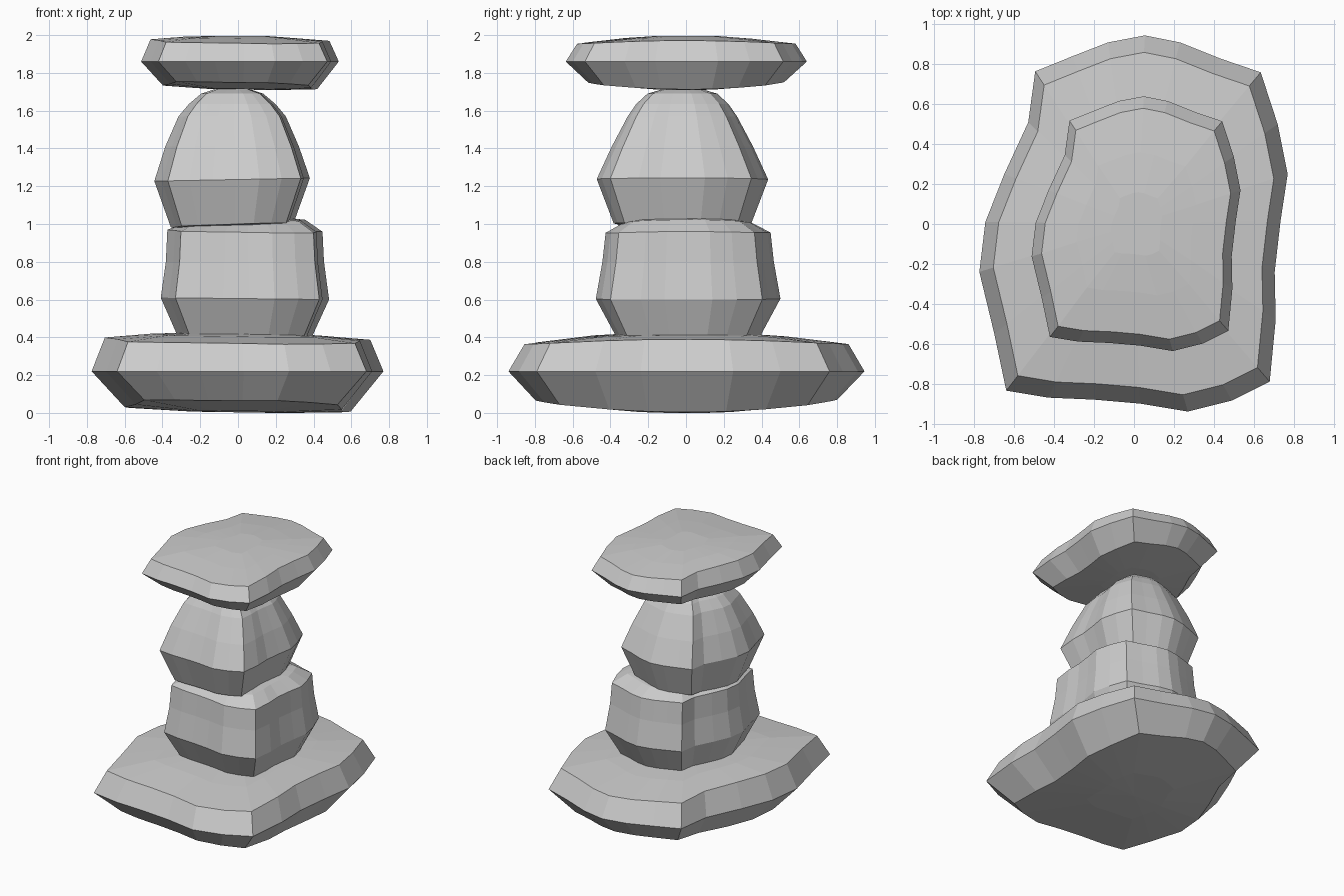
import bpy, bmesh

# Shared rock outline seen from above: four corners with bowed sides
OUTLINE = [(.055, .945), (-.13, .91), (-.31, .84), (-.495, .765), (-.53, .51), (-.65, .25),
           (-.745, .01), (-.775, -.24), (-.7, -.55), (-.64, -.835), (-.43, -.87), (-.2, -.88),
           (.03, -.9), (.27, -.94), (.49, -.885), (.68, -.79), (.71, -.48), (.705, -.24),
           (.735, .02), (.77, .25), (.72, .5), (.635, .76), (.43, .83), (.23, .91)]


def stone(name, centre, rings):
    """Loft the outline through rings of (half x, half y, z, sag front/back, tilt along x)."""
    cx, cy = centre
    bm = bmesh.new()
    loops = []
    for hx, hy, z, sag, tilt in rings:
        loop = []
        for px, py in OUTLINE:
            u, v = px / .775, py / .945
            loop.append(bm.verts.new((cx + u * hx, cy + v * hy, z + sag * v * v + tilt * u)))
        loops.append(loop)
    n = len(OUTLINE)
    for a, b in zip(loops, loops[1:]):
        for i in range(n):
            j = (i + 1) % n
            bm.faces.new((a[i], a[j], b[j], b[i]))
    # Close both ends with a fan to a centre point
    for loop, z in ((loops[0], rings[0][2]), (loops[-1], rings[-1][2])):
        tip = bm.verts.new((cx, cy, z))
        for i in range(n):
            bm.faces.new((loop[i], loop[(i + 1) % n], tip))
    bmesh.ops.recalc_face_normals(bm, faces=bm.faces)
    mesh = bpy.data.meshes.new(name)
    bm.to_mesh(mesh)
    bm.free()
    obj = bpy.data.objects.new(name, mesh)
    bpy.context.collection.objects.link(obj)
    return obj


# Wide bottom slab
stone("base_slab", (0, 0), [
    (.25, .3, .003, .008, -.004), (.6, .8, .015, .055, -.012), (.775, .945, .22, 0, 0),
    (.705, .86, .395, -.03, -.006), (.45, .55, .415, -.012, -.006), (.2, .25, .425, 0, 0)])

# Lower blocky stone
stone("lower_stone", (.038, .01), [
    (.2, .22, .36, 0, 0), (.355, .385, .4, .01, 0), (.447, .49, .605, 0, -.005),
    (.42, .455, .8, 0, 0), (.412, .438, .965, -.01, -.005), (.32, .34, 1.015, -.01, .008),
    (.15, .17, 1.04, 0, 0)])

# Upper tapering stone
stone("upper_stone", (-.03, -.02), [
    (.15, .17, .97, 0, 0), (.325, .365, .99, .01, .01), (.413, .455, 1.235, 0, .008),
    (.355, .375, 1.41, 0, 0), (.285, .29, 1.57, 0, 0), (.23, .245, 1.635, 0, 0),
    (.165, .185, 1.69, 0, 0), (.08, .09, 1.718, 0, 0)])

# Cap slab on top
stone("top_slab", (.012, 0), [
    (.17, .2, 1.712, .005, -.003), (.41, .52, 1.722, .03, -.01), (.525, .64, 1.86, 0, 0),
    (.475, .58, 1.975, -.02, -.004), (.3, .36, 1.988, -.008, -.004), (.13, .16, 1.996, 0, 0)])
